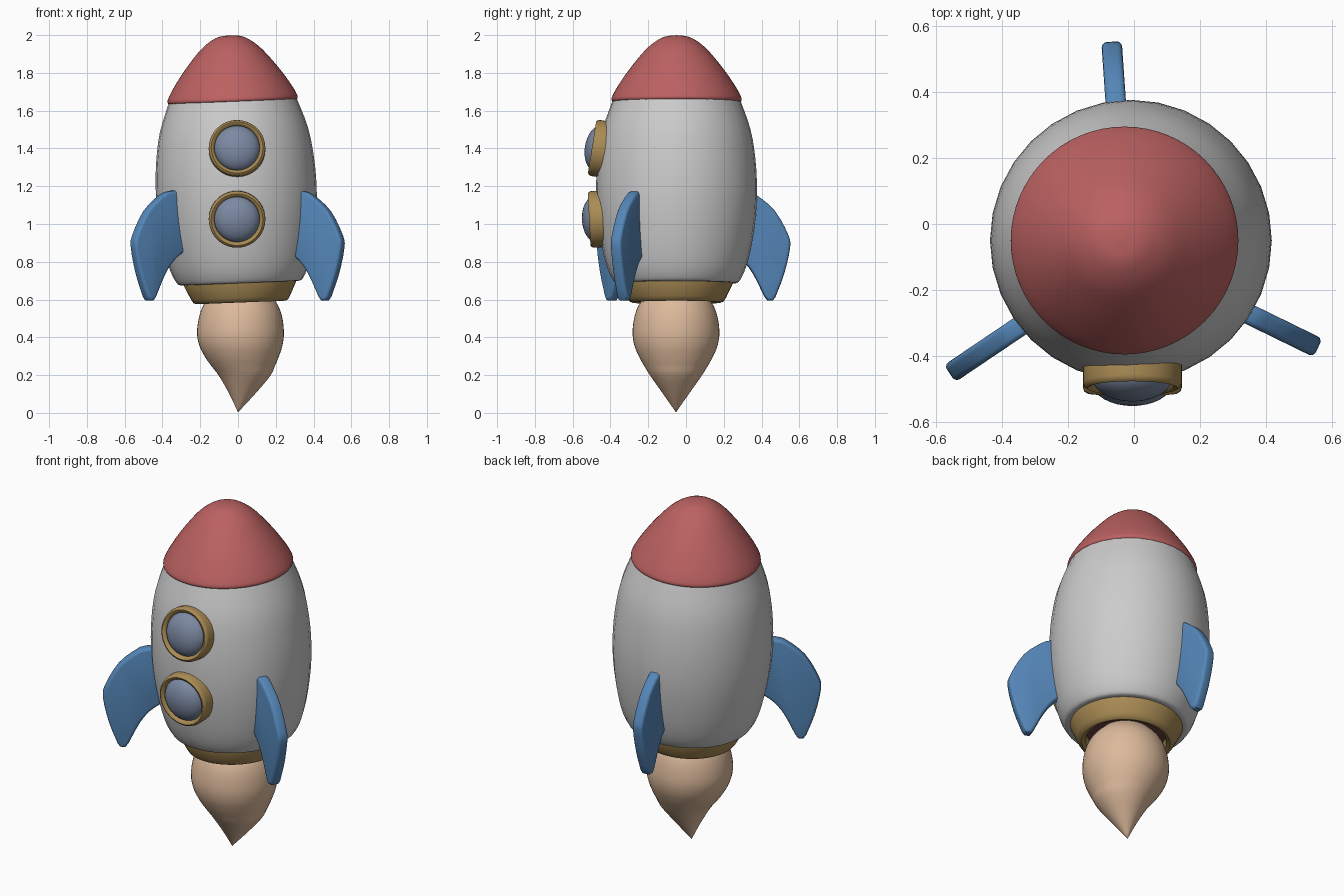
import bpy, bmesh, math
from mathutils import Matrix, Vector

if "Cube" in bpy.data.objects:
    bpy.data.objects.remove(bpy.data.objects["Cube"])


def material(name, rgb):
    m = bpy.data.materials.new(name)
    m.diffuse_color = (*rgb, 1)
    m.use_nodes = True
    m.node_tree.nodes["Principled BSDF"].inputs["Base Color"].default_value = m.diffuse_color
    return m


RED = material("red", (0.50, 0.12, 0.12))
BLUE = material("blue", (0.09, 0.24, 0.48))
BRASS = material("brass", (0.40, 0.26, 0.09))
GLASS = material("glass", (0.20, 0.25, 0.36))
FLAME = material("flame", (0.72, 0.49, 0.33))
DARK = material("dark", (0.16, 0.05, 0.05))


def smooth_path(pts, n=4):
    """Catmull-Rom curve through the points."""
    p = [Vector(q) for q in pts]
    p = [2 * p[0] - p[1]] + p + [2 * p[-1] - p[-2]]
    out = []
    for a, b, c, d in zip(p, p[1:], p[2:], p[3:]):
        for i in range(n):
            t = i / n
            out.append(0.5 * (2 * b + (c - a) * t + (2 * a - 5 * b + 4 * c - d) * t * t
                              + (3 * b - a - 3 * c + d) * t ** 3))
    return out + [p[-2]]


def finish(name, bm, mat=None, matrix=Matrix(), angle=40):
    bmesh.ops.recalc_face_normals(bm, faces=bm.faces)
    me = bpy.data.meshes.new(name)
    bm.to_mesh(me)
    bm.free()
    ob = bpy.data.objects.new(name, me)
    bpy.context.collection.objects.link(ob)
    ob.matrix_world = matrix
    if mat:
        me.materials.append(mat)
    bpy.ops.object.select_all(action="DESELECT")
    ob.select_set(True)
    bpy.context.view_layer.objects.active = ob
    bpy.ops.object.shade_smooth_by_angle(angle=math.radians(angle))
    return ob


def lathe(name, profile, mat=None, matrix=Matrix(), seg=48, loop=False, angle=40):
    """Rings from (radius, z, x offset) points; open ends are capped."""
    bm = bmesh.new()
    rings = []
    for r, z, cx in profile:
        r = max(r, 0.0005)
        rings.append([bm.verts.new((cx + r * math.cos(2 * math.pi * i / seg),
                                    r * math.sin(2 * math.pi * i / seg), z))
                      for i in range(seg)])
    pairs = list(zip(rings, rings[1:])) + ([(rings[-1], rings[0])] if loop else [])
    for a, b in pairs:
        for i in range(seg):
            j = (i + 1) % seg
            bm.faces.new((a[i], a[j], b[j], b[i]))
    if not loop:
        bm.faces.new(rings[0])
        bm.faces.new(rings[-1])
    return finish(name, bm, mat, matrix, angle)


def flat(pts):
    return [(r, z, 0) for r, z in pts]


# The hull leans slightly to the left
TILT = Matrix.Translation((0.038, -0.05, 0)) @ Matrix.Rotation(math.radians(-2.3), 4, "Y")

# Hull
lathe("body", smooth_path(flat([
    (0.27, 0.69), (0.315, 0.688), (0.337, 0.705), (0.367, 0.77), (0.395, 0.88), (0.418, 1.03),
    (0.426, 1.18), (0.418, 1.34), (0.392, 1.50), (0.335, 1.665)]), 3), matrix=TILT, seg=32)

# Nose cone with a small rolled lip
lathe("nose_cone", smooth_path(flat([
    (0.31, 1.65), (0.335, 1.648), (0.345, 1.66), (0.337, 1.685), (0.31, 1.733), (0.265, 1.80),
    (0.215, 1.865), (0.16, 1.928), (0.11, 1.969), (0.06, 1.994), (0, 2.001)])), RED, TILT, 64)

# Nozzle ring and its dark inside
lathe("nozzle", flat([
    (0.30, 0.73), (0.30, 0.69), (0.262, 0.61), (0.25, 0.591), (0.235, 0.585), (0.217, 0.592),
    (0.21, 0.61), (0.21, 0.73)]), BRASS, TILT, 48, loop=True)
lathe("nozzle_inside", flat([(0.214, 0.64), (0.214, 0.70)]), DARK, TILT)

# Flame, its tail bending sideways
lathe("flame", smooth_path([
    (0.12, 0.66, 0.012), (0.185, 0.59, 0.014), (0.217, 0.52, 0.014), (0.23, 0.43, 0.013),
    (0.221, 0.36, 0.015), (0.197, 0.30, 0.02), (0.169, 0.25, 0.027), (0.135, 0.195, 0.035),
    (0.068, 0.10, 0.022), (0, 0.003, 0)]), FLAME, Matrix.Translation((0, -0.053, 0)), angle=60)

# Two portholes: rounded frame plus domed glass
for label, y, z, lean in (("upper", -0.465, 1.40, 9), ("lower", -0.48, 1.025, -3)):
    mat = (Matrix.Translation((-0.005, y, z))
           @ Matrix.Rotation(math.radians(90 - lean), 4, "X"))
    lathe(label + "_window_frame", flat([
        (0.15, -0.04), (0.15, 0.015), (0.146, 0.027), (0.137, 0.033), (0.127, 0.029),
        (0.12, 0.018), (0.118, -0.04)]), BRASS, mat, 40, loop=True, angle=50)
    dome = [(0.122 * math.cos(a), 0.071 * math.sin(a))
            for a in (math.pi / 2 * i / 8 for i in range(9))]
    lathe(label + "_window_glass", flat([(0.122, -0.03)] + dome), GLASS, mat, 40)

# Three swept fins
OUTER = [(0.37, 1.178), (0.42, 1.172), (0.467, 1.152), (0.563, 1.07), (0.635, 0.94),
         (0.643, 0.87), (0.612, 0.735), (0.567, 0.615)]
INNER = [(0.508, 0.617), (0.449, 0.735), (0.395, 0.805), (0.335, 0.85), (0.30, 0.87)]
for label, deg in (("back", 94), ("left", 214), ("right", 334)):
    bm = bmesh.new()
    outline = (smooth_path([(r, z, 0) for r, z in OUTER], 3)
               + [Vector((0.553, 0.596, 0)), Vector((0.525, 0.594, 0))]
               + smooth_path([(r, z, 0) for r, z in INNER], 3) + [Vector((0.30, 1.165, 0))])
    face = bm.faces.new([bm.verts.new((p.x, -0.031, p.y)) for p in outline])
    ext = bmesh.ops.extrude_face_region(bm, geom=[face])
    bmesh.ops.translate(bm, vec=(0, 0.062, 0),
                        verts=[v for v in ext["geom"] if isinstance(v, bmesh.types.BMVert)])
    rims = [e for e in bm.edges if abs(e.verts[0].co.y - e.verts[1].co.y) < 1e-5]
    bmesh.ops.bevel(bm, geom=rims, offset=0.016, segments=3, profile=0.5, affect="EDGES")
    finish(label + "_fin", bm, BLUE, Matrix.Translation((-0.023, -0.092, 0))
           @ Matrix.Rotation(math.radians(deg), 4, "Z"))
